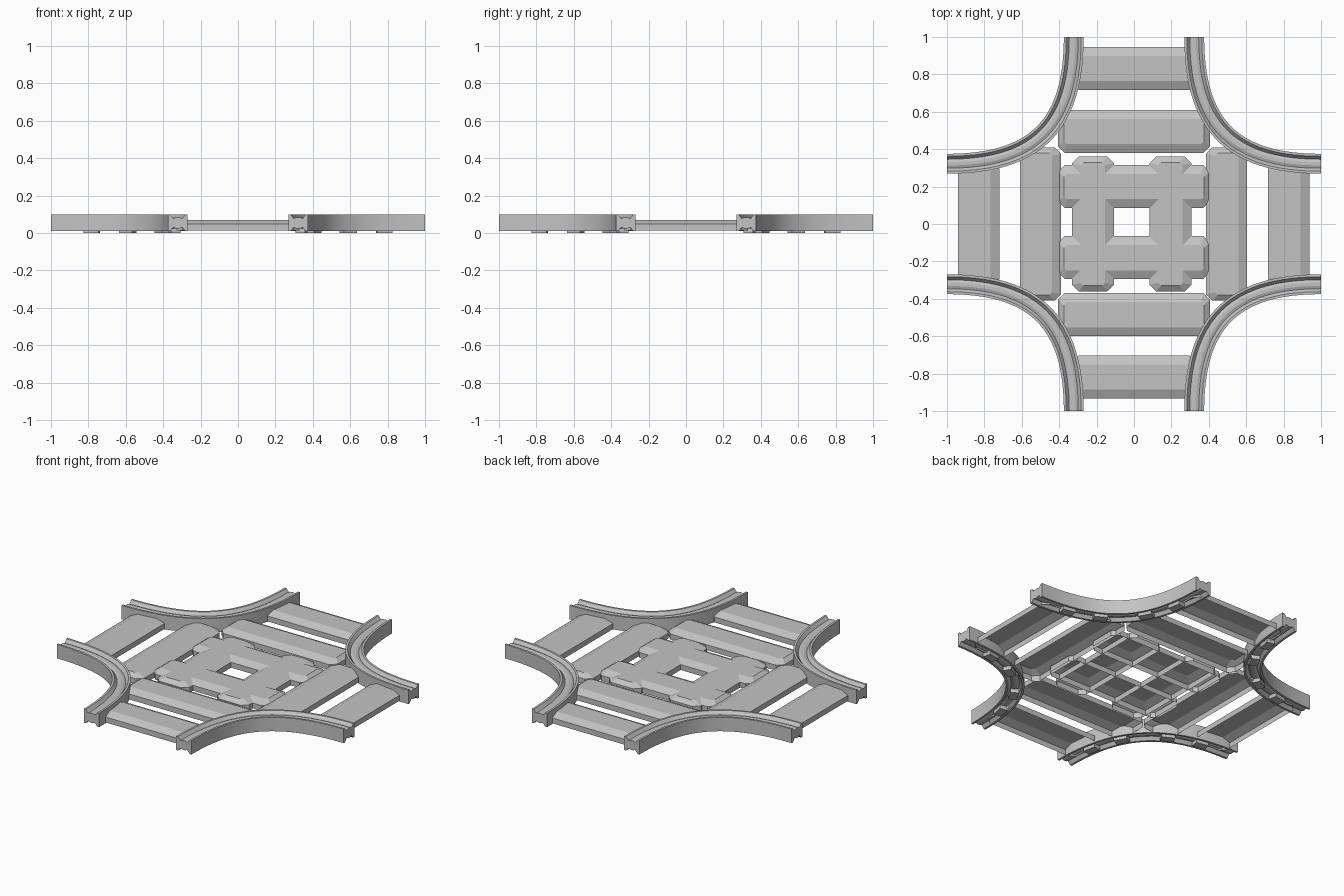
import bpy, bmesh, math
from mathutils import Vector, Matrix

cube = bpy.data.objects.get("Cube")
if cube:
    bpy.data.objects.remove(cube, do_unlink=True)

grey = bpy.data.materials.new("plain_grey")
grey.use_nodes = True
colour = (0.55, 0.55, 0.55, 1)
grey.diffuse_color = colour
grey.node_tree.nodes["Principled BSDF"].inputs["Base Color"].default_value = colour


def finish(bm, name, smooth=False):
    mesh = bpy.data.meshes.new(name)
    bmesh.ops.recalc_face_normals(bm, faces=bm.faces)
    bm.to_mesh(mesh)
    bm.free()
    mesh.materials.append(grey)
    obj = bpy.data.objects.new(name, mesh)
    bpy.context.collection.objects.link(obj)
    if smooth:
        bpy.ops.object.select_all(action='DESELECT')
        obj.select_set(True)
        bpy.context.view_layer.objects.active = obj
        bpy.ops.object.shade_smooth_by_angle(angle=math.radians(20))
    return obj


def bridge(bm, a, b):
    for i in range(len(a)):
        j = (i + 1) % len(a)
        bm.faces.new((a[i], a[j], b[j], b[i]))


# Sleepers: open-bottomed shells with chamfered ends and sloped top edges
def outline(length, width, cut):
    a, b = length / 2, width / 2
    return [(a, b - cut), (a - cut, b), (cut - a, b), (-a, b - cut),
            (-a, cut - b), (cut - a, -b), (a - cut, -b), (a, cut - b)]


def sleeper(name, x, y, length, width, along_y=False):
    bm = bmesh.new()
    base = outline(length, width, 0.035)
    top = outline(length - 0.06, width - 0.095, 0.015)
    rings = [[bm.verts.new((px, py, z)) for px, py in pts]
             for pts, z in ((base, 0.014), (base, 0.048), (top, 0.07))]
    bridge(bm, rings[0], rings[1])
    bridge(bm, rings[1], rings[2])
    bm.faces.new(rings[2])
    turn = Matrix.Rotation(math.pi / 2 if along_y else 0, 4, 'Z')
    bm.transform(Matrix.Translation((x, y, 0)) @ turn)
    finish(bm, name)


for side, y in (("front", -0.818), ("back", 0.832)):
    sleeper(side + "_outer_sleeper", 0, y, 0.66, 0.23)
for side, y in (("front", -0.485), ("back", 0.495)):
    sleeper(side + "_inner_sleeper", 0, y, 0.81, 0.23)
for side, x in (("right", -0.83), ("left", 0.827)):
    sleeper(side + "_outer_sleeper", x, 0, 0.66, 0.22, True)
for side, x in (("right", -0.5), ("left", 0.495)):
    sleeper(side + "_inner_sleeper", x, 0, 0.82, 0.22, True)

# Central lattice of crossing sleepers
for side, y in (("front", -0.18), ("back", 0.2)):
    sleeper(side + "_lattice_sleeper", 0, y, 0.81, 0.23)
for side, x in (("right", -0.22), ("left", 0.195)):
    sleeper(side + "_lattice_sleeper", x, 0, 0.72, 0.225, True)

# Curved rails: a grooved section swept around each corner
half = [(0.053, 0.098), (0.04, 0.098), (0.024, 0.078), (0.009, 0.084)]
lower = [(-u, 0.108 - z) for u, z in half]
section = half + [(-u, z) for u, z in reversed(half)] + lower + \
    [(-u, z) for u, z in reversed(lower)]


def rail_point(t):
    near, far, pull = 0.322, 1.0, 0.7
    span = far - near

    def ease(s):
        return near + span * (s**3 + 3 * s * s * (1 - s) * (1 - pull))

    def slope(s):
        q = 1 - pull
        return 3 * s * s + q * (6 * s - 9 * s * s)
    pos = Vector((ease(t), ease(1 - t), 0))
    tangent = Vector((slope(t), -slope(1 - t), 0)).normalized()
    return pos, Vector((-tangent.y, tangent.x, 0))


def rail(name, quarter):
    bm = bmesh.new()
    rings = []
    steps = 24
    for i in range(steps + 1):
        pos, normal = rail_point(i / steps)
        rings.append([bm.verts.new(pos + normal * u + Vector((0, 0, z)))
                      for u, z in section])
    for a, b in zip(rings, rings[1:]):
        bridge(bm, a, b)
    bm.faces.new(rings[0])
    bm.faces.new(rings[-1])
    bm.transform(Matrix.Rotation(quarter * math.pi / 2, 4, 'Z'))
    finish(bm, name, True)


# Small clips under the rails where the sleepers meet them
def clips(name, quarter):
    bm = bmesh.new()
    for t in (0.17, 0.36, 0.64, 0.83):
        pos, normal = rail_point(t)
        size = Matrix.Diagonal((0.05, 0.08, 0.024, 1))
        turn = Matrix.Rotation(math.atan2(normal.y, normal.x), 4, 'Z')
        place = Matrix.Translation(pos + Vector((0, 0, 0.012)))
        bmesh.ops.create_cube(bm, size=1, matrix=place @ turn @ size)
    bm.transform(Matrix.Rotation(quarter * math.pi / 2, 4, 'Z'))
    finish(bm, name)


for q, corner in enumerate(("back_left", "back_right", "front_right", "front_left")):
    rail(corner + "_rail", q)
    clips(corner + "_rail_clips", q)
